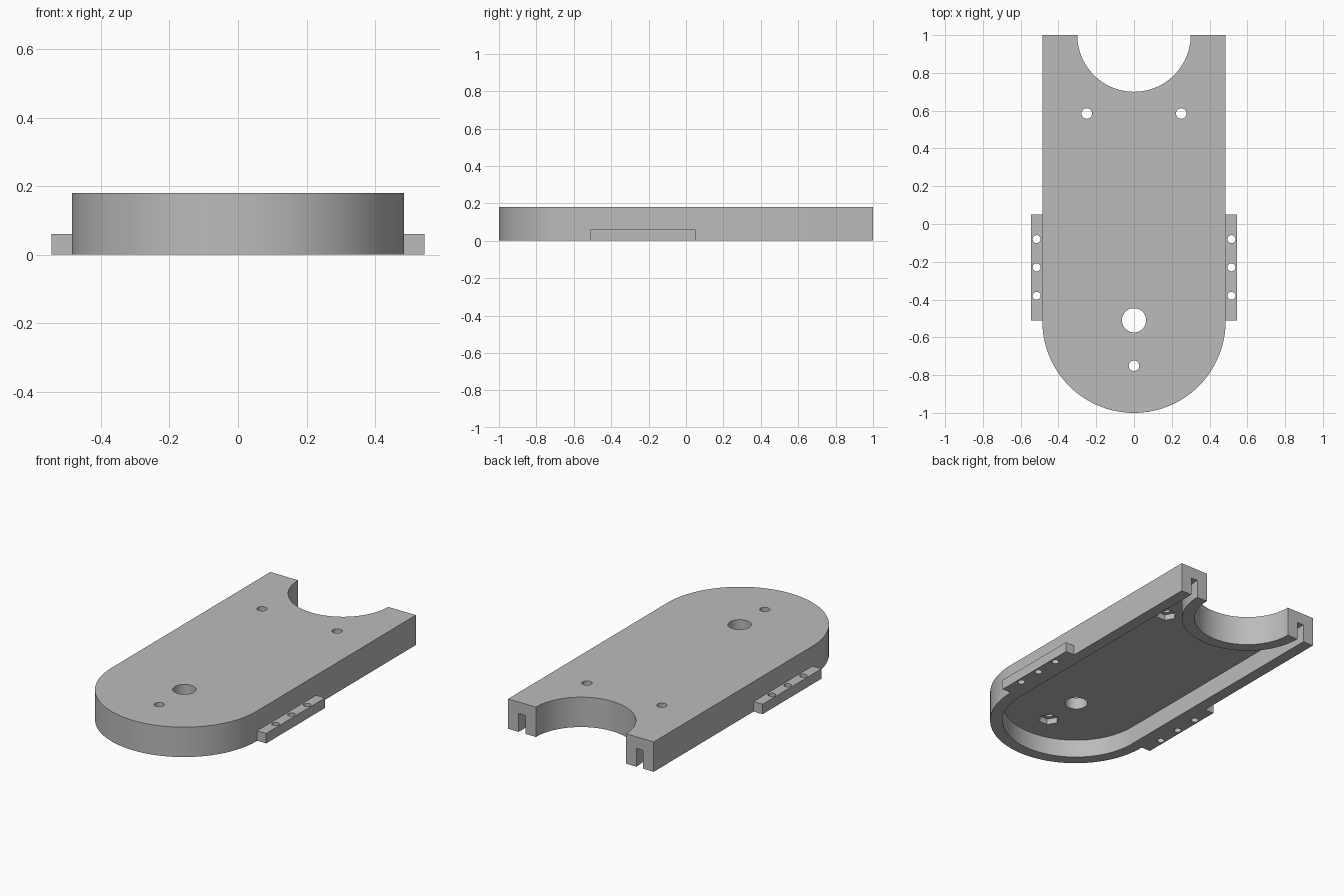
import bpy
import bmesh
from math import cos, sin, pi, radians

if "Cube" in bpy.data.objects:
    bpy.data.objects.remove(bpy.data.objects["Cube"])

TOP, CEILING = 0.18, 0.11          # plate top and underside
HALF, WALL, NOTCH = 0.485, 0.07, 0.30
NOSE_Y = HALF - 1                  # centre of the rounded front

grey = bpy.data.materials.new("light_grey")
grey.use_nodes = True
grey.diffuse_color = (0.5, 0.5, 0.5, 1)
grey.node_tree.nodes["Principled BSDF"].inputs["Base Color"].default_value = (0.5, 0.5, 0.5, 1)


def arc(cx, cy, r, start, end, steps):
    angles = [start + (end - start) * i / steps for i in range(steps + 1)]
    return [(cx + r * cos(a), cy + r * sin(a)) for a in angles]


def prism(name, outline, z0, z1):
    """Extrude a closed counter-clockwise outline from z0 to z1."""
    bm = bmesh.new()
    face = bm.faces.new([bm.verts.new((x, y, z0)) for x, y in outline])
    new = bmesh.ops.extrude_face_region(bm, geom=[face])["geom"]
    verts = [v for v in new if isinstance(v, bmesh.types.BMVert)]
    bmesh.ops.translate(bm, verts=verts, vec=(0, 0, z1 - z0))
    bmesh.ops.recalc_face_normals(bm, faces=bm.faces)
    mesh = bpy.data.meshes.new(name)
    bm.to_mesh(mesh)
    bm.free()
    mesh.materials.append(grey)
    obj = bpy.data.objects.new(name, mesh)
    bpy.context.collection.objects.link(obj)
    return obj


def disc(x, y, r, z0, z1, sides=48):
    return prism("cutter", arc(x, y, r, 0, 2 * pi, sides)[:-1], z0, z1)


def shell_outline(half, notch, y_end):
    """Rounded front, straight sides, semicircular notch at the back."""
    pts = arc(0, NOSE_Y, half, -pi, 0, 96) + [(half, y_end)]
    if y_end > 1:
        pts.append((notch, y_end))
    pts += arc(0, 1, notch, 0, -pi, 64)
    if y_end > 1:
        pts.append((-notch, y_end))
    return pts + [(-half, y_end)]


def finish(obj, cutters):
    """Subtract the cutters, apply the result and shade it."""
    for c in cutters:
        c.hide_render = True
        mod = obj.modifiers.new("cut", "BOOLEAN")
        mod.operation, mod.solver, mod.object = "DIFFERENCE", "EXACT", c
    bpy.context.view_layer.update()
    graph = bpy.context.evaluated_depsgraph_get()
    mesh = bpy.data.meshes.new_from_object(obj.evaluated_get(graph))
    obj.modifiers.clear()
    obj.data = mesh
    for c in cutters:
        bpy.data.objects.remove(c)
    bpy.ops.object.select_all(action="DESELECT")
    obj.select_set(True)
    bpy.context.view_layer.objects.active = obj
    bpy.ops.object.shade_smooth_by_angle(angle=radians(30))


# Hollow housing: cavity open below and through slots at the back end
housing = prism("housing", shell_outline(HALF, NOTCH, 1), 0, TOP)
cuts = [prism("cutter", shell_outline(HALF - WALL, NOTCH + WALL, 1.1), -0.1, CEILING)]

# Shaft hole, then screw holes with hexagonal nut pockets underneath
cuts.append(disc(0, -0.51, 0.064, 0.05, 0.3))
for x, y in [(0, -0.75), (-0.25, 0.585), (0.25, 0.585)]:
    cuts.append(disc(x, y, 0.028, 0.05, 0.3, 32))
    cuts.append(disc(x, y, 0.058, 0.05, CEILING + 0.035, 6))
finish(housing, cuts)

# Drilled mounting rails along both sides
for side, label in ((1, "left"), (-1, "right")):
    inner, outer = sorted((side * (HALF - 0.001), side * 0.545))
    rail = prism(label + "_mounting_rail",
                 [(inner, -0.51), (outer, -0.51), (outer, 0.05), (inner, 0.05)], 0, 0.06)
    finish(rail, [disc(side * 0.516, y, 0.021, -0.1, 0.2, 32) for y in (-0.08, -0.23, -0.38)])
